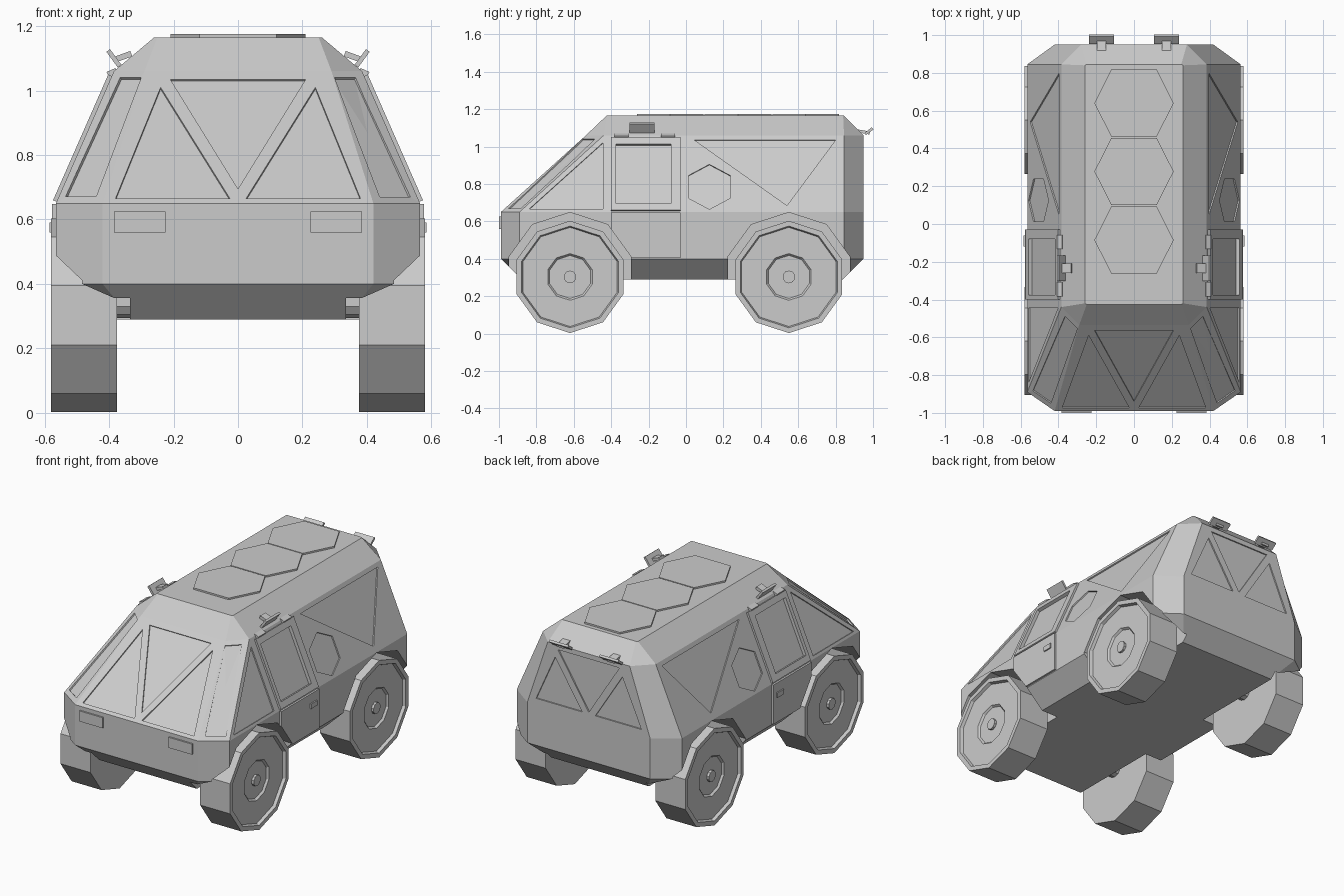
import bpy, bmesh
from math import sin, cos, pi, radians
from mathutils import Vector, Matrix
from mathutils.bvhtree import BVHTree

if "Cube" in bpy.data.objects:
    bpy.data.objects.remove(bpy.data.objects["Cube"])


def add_object(name, bm):
    bmesh.ops.recalc_face_normals(bm, faces=bm.faces)
    mesh = bpy.data.meshes.new(name)
    bm.to_mesh(mesh)
    bm.free()
    obj = bpy.data.objects.new(name, mesh)
    bpy.context.collection.objects.link(obj)
    return obj


def loft(bm, rings):
    """Skin a list of closed point rings and cap both ends."""
    loops = [[bm.verts.new(p) for p in ring] for ring in rings]
    n = len(loops[0])
    for a, b in zip(loops, loops[1:]):
        for i in range(n):
            bm.faces.new((a[i], a[(i + 1) % n], b[(i + 1) % n], b[i]))
    bm.faces.new(loops[0])
    bm.faces.new(loops[-1])


def subtract(obj, cutter):
    cutter.hide_render = True
    mod = obj.modifiers.new("cut", 'BOOLEAN')
    mod.operation, mod.solver, mod.object = 'DIFFERENCE', 'EXACT', cutter
    bpy.context.view_layer.objects.active = obj
    bpy.ops.object.modifier_apply(modifier=mod.name)


def decagon(x, r, cy, cz):
    return [(x, cy + r * sin(k * pi / 5), cz + r * cos(k * pi / 5)) for k in range(10)]


def box(bm, size, center, angle=0, axis='Y'):
    m = (Matrix.Translation(center) @ Matrix.Rotation(radians(angle), 4, axis)
         @ Matrix.Diagonal((*size, 1)))
    bmesh.ops.create_cube(bm, size=1, matrix=m)


# Hull: octagonal rings (z, front x, front y, side x, side front y, side rear y, rear x, rear y)
levels = [
    (0.29, 0.33, -0.88, 0.45, -0.80, 0.75, 0.33, 0.84),
    (0.40, 0.42, -0.99, 0.565, -0.89, 0.845, 0.42, 0.95),
    (0.65, 0.42, -0.99, 0.565, -0.89, 0.845, 0.42, 0.95),
    (1.06, 0.29, -0.535, 0.385, -0.44, 0.845, 0.28, 0.95),
    (1.165, 0.25, -0.425, 0.26, -0.42, 0.84, 0.25, 0.845),
]
rings = []
for z, fx, fy, sx, sf, sr, rx, ry in levels:
    half = [(fx, fy), (sx, sf), (sx, sr), (rx, ry)]
    rings.append([(x, y, z) for x, y in half] + [(-x, y, z) for x, y in reversed(half)])
bm = bmesh.new()
loft(bm, rings)
bmesh.ops.recalc_face_normals(bm, faces=bm.faces)
surface = BVHTree.FromBMesh(bm)
hull = add_object("hull", bm)

VIEWS = {
    'front': lambda a, b: ((a, -3, b), (0, 1, 0)),
    'rear': lambda a, b: ((a, 3, b), (0, -1, 0)),
    'side': lambda a, b: ((3, a, b), (-1, 0, 0)),
    'top': lambda a, b: ((a, b, 3), (0, 0, -1)),
}


def panel(bm, view, outline, outer, inner, mirror=True):
    """Project an outline onto the hull and make a thin slab around the surface."""
    hits = [surface.ray_cast(*map(Vector, VIEWS[view](a, b))) for a, b in outline]
    normal = sum((h[1] for h in hits), Vector()).normalized()
    for s in ((1, -1) if mirror else (1,)):
        flip = Matrix.Diagonal((s, 1, 1))
        loft(bm, [[flip @ (h[0] + normal * d) for h in hits] for d in (outer, inner)])


def rect(a0, a1, b0, b1):
    return [(a0, b0), (a1, b0), (a1, b1), (a0, b1)]


# Wheel arches cut out of the hull
WHEELS = [(s, y) for s in (1, -1) for y in (-0.62, 0.55)]
bm = bmesh.new()
for s, y in WHEELS:
    loft(bm, [decagon(s * x, 0.343, y, 0.305) for x in (0.335, 0.7)])
arches = add_object("arch_cutter", bm)
subtract(hull, arches)

# Doors, raised above the hull sides
bm = bmesh.new()
panel(bm, 'side', rect(-0.40, -0.03, 0.655, 1.045), 0.012, -0.01)
panel(bm, 'side', [(-0.40, 0.648), (-0.03, 0.648), (-0.03, 0.405), (-0.30, 0.405), (-0.40, 0.55)],
      0.012, -0.01)
doors = add_object("doors", bm)
subtract(doors, arches)

# Recessed windows and side panels
bm = bmesh.new()
recess = [
    ('front', [(0.24, 1.01), (0.025, 0.665), (0.38, 0.665)]),
    ('front', [(0.30, 1.04), (0.365, 1.04), (0.535, 0.67), (0.44, 0.67)]),
    ('side', [(-0.84, 0.665), (-0.445, 0.665), (-0.445, 1.02)]),
    ('side', rect(-0.375, -0.08, 0.69, 1.01)),
    ('side', [(0.125 + 0.13 * sin(k * pi / 3), 0.785 + 0.12 * cos(k * pi / 3)) for k in range(6)]),
    ('side', [(0.045, 1.035), (0.80, 1.035), (0.54, 0.685)]),
    ('rear', [(0.23, 0.98), (0.045, 0.69), (0.36, 0.69)]),
]
for view, outline in recess:
    panel(bm, view, outline, 0.05, -0.008)
panel(bm, 'front', [(-0.21, 1.035), (0.21, 1.035), (0, 0.695)], 0.05, -0.008, False)
panel(bm, 'rear', [(-0.21, 1.03), (0.21, 1.03), (0, 0.70)], 0.05, -0.008, False)
windows = add_object("window_cutter", bm)
subtract(hull, windows)
subtract(doors, windows)
for helper in (arches, windows):
    bpy.data.objects.remove(helper)

# Headlights
bm = bmesh.new()
panel(bm, 'front', rect(0.225, 0.385, 0.56, 0.625), 0.01, -0.01)
add_object("headlights", bm)

# Hexagonal roof plates
bm = bmesh.new()
for cy in (0.64, 0.278, -0.085):
    panel(bm, 'top', [(x, cy + y) for x, y in
                      ((0.21, 0), (0.12, 0.178), (-0.12, 0.178), (-0.21, 0), (-0.12, -0.178), (0.12, -0.178))],
          0.01, -0.005, False)
add_object("roof_plates", bm)

# Door hinges and handles
bm = bmesh.new()
for s in (1, -1):
    for y in (-0.345, -0.095):
        box(bm, (0.03, 0.075, 0.03), (s * 0.388, y, 1.05), s * 24)
    box(bm, (0.03, 0.06, 0.03), (s * 0.57, -0.09, 0.575))
add_object("door_fittings", bm)

# Side and rear lamps: a tilted plate on a short bracket
bm = bmesh.new()
for s in (1, -1):
    box(bm, (0.014, 0.135, 0.06), (s * 0.385, -0.235, 1.1), s * 36)
    box(bm, (0.055, 0.05, 0.018), (s * 0.357, -0.235, 1.105), s * 20)
    box(bm, (0.13, 0.014, 0.05), (s * 0.172, 0.978, 1.082), -52, 'X')
    box(bm, (0.05, 0.065, 0.016), (s * 0.172, 0.95, 1.078), -10, 'X')
add_object("lamps", bm)

# Ten-sided wheels: (x, radius) profile from the inner face to the hub
profile = [(0.375, 0.30), (0.58, 0.30), (0.58, 0.272), (0.562, 0.265), (0.562, 0.125),
           (0.55, 0.115), (0.55, 0.034), (0.565, 0.034)]
for s, y in WHEELS:
    bm = bmesh.new()
    loft(bm, [decagon(s * x, r, y, 0.303) for x, r in profile])
    add_object(("front" if y < 0 else "rear") + "_wheel", bm)

# Axle stubs
bm = bmesh.new()
for s, y in WHEELS:
    loft(bm, [decagon(s * x, 0.05, y, 0.345) for x in (0.32, 0.38)])
add_object("axle_stubs", bm)
